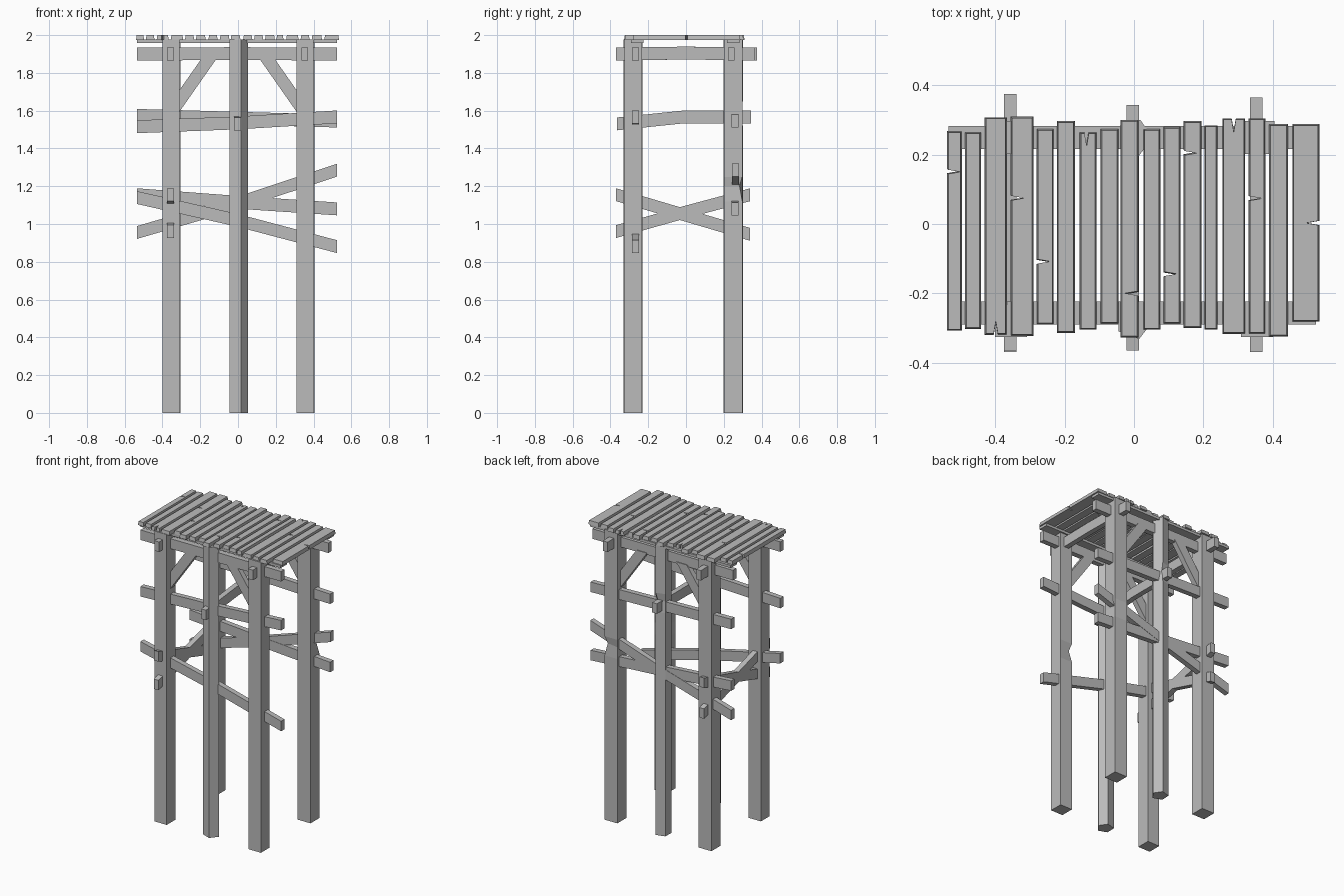
import bpy, bmesh, math
from mathutils import Vector

cube = bpy.data.objects.get("Cube")
if cube:
    bpy.data.objects.remove(cube)

wood = bpy.data.materials.new("weathered_grey_wood")
wood.use_nodes = True
GREY = (0.5, 0.5, 0.5, 1)
wood.diffuse_color = GREY
wood.node_tree.nodes["Principled BSDF"].inputs["Base Color"].default_value = GREY


def loft(name, rings):
    """Join matching rings of points into a closed, flat-shaded solid."""
    bm = bmesh.new()
    loops = [[bm.verts.new(p) for p in ring] for ring in rings]
    count = len(loops[0])
    for low, high in zip(loops, loops[1:]):
        for i in range(count):
            j = (i + 1) % count
            bm.faces.new((low[i], low[j], high[j], high[i]))
    bm.faces.new(loops[0])
    bm.faces.new(loops[-1])
    bmesh.ops.recalc_face_normals(bm, faces=bm.faces)
    mesh = bpy.data.meshes.new(name)
    bm.to_mesh(mesh)
    bm.free()
    mesh.materials.append(wood)
    obj = bpy.data.objects.new(name, mesh)
    bpy.context.collection.objects.link(obj)
    return obj


def beam(name, path, side, rise):
    """Four-sided beam along a path; side and rise are half-size vectors."""
    a, b = Vector(side), Vector(rise)
    rings = []
    for p in path:
        p = Vector(p)
        rings.append([p - a - b, p + a - b, p + a + b, p - a + b])
    return loft(name, rings)


THICK, HALF = 0.018, 0.034


def long_rail(name, y, heights):
    """Rail running left to right, through evenly spaced heights."""
    n = len(heights) - 1
    path = [(-0.535 + 1.06 * i / n, y, z) for i, z in enumerate(heights)]
    beam(name, path, (0, THICK, 0), (0, 0, HALF))


def cross_rail(name, x, front, back, heights):
    """Rail running front to back, through evenly spaced heights."""
    n = len(heights) - 1
    path = [(x, front + (back - front) * i / n, z) for i, z in enumerate(heights)]
    beam(name, path, (THICK, 0, 0), (0, 0, HALF))


def post(name, x, y, sides, radius, turn, nick=None):
    """Upright post, with an optional nick (corner, height) in one edge."""
    corners = [turn + math.tau * k / sides for k in range(sides)]
    levels = [0, 1.978]
    if nick:
        levels[1:1] = [nick[1] - 0.08, nick[1], nick[1] + 0.05]
    rings = []
    for z in levels:
        ring = []
        for k, a in enumerate(corners):
            r = radius
            if nick and z == nick[1] and k == nick[0]:
                r *= 0.7
            ring.append(Vector((x + r * math.cos(a), y + r * math.sin(a), z)))
        rings.append(ring)
    loft(name, rings)


# Posts: square at the corners, five-sided in the middle of each row
SQUARE, TURN = 0.065, math.radians(45)
post("front_post_right", -0.355, -0.28, 4, SQUARE, TURN)
post("front_post_left", 0.355, -0.28, 4, SQUARE, TURN, (1, 1.14))
post("back_post_right", -0.352, 0.25, 4, 0.068, TURN)
post("back_post_left", 0.357, 0.25, 4, 0.068, TURN, (0, 1.2))
post("front_post_middle", 0, -0.28, 5, 0.054, math.radians(-2))
post("back_post_middle", 0, 0.25, 5, 0.054, math.radians(-2), (1, 1.6))

# Long rails of the front and back rows
long_rail("front_top_rail", -0.268, [1.9, 1.902, 1.9])
long_rail("front_middle_rail", -0.268, [1.515, 1.535, 1.567])
long_rail("front_lower_rail", -0.268, [1.14, 1.02, 0.88])
long_rail("back_top_rail", 0.24, [1.9, 1.902, 1.9])
long_rail("back_middle_rail", 0.26, [1.575, 1.56, 1.545])
long_rail("back_lower_rail", 0.26, [1.155, 1.115, 1.08])
long_rail("back_slanted_rail", 0.262, [0.955, 1.11, 1.285])

# Rails joining front and back
cross_rail("top_cross_rail_right", -0.357, -0.365, 0.375, [1.9, 1.905, 1.9])
cross_rail("top_cross_rail_left", 0.353, -0.37, 0.365, [1.9, 1.905, 1.9])
cross_rail("middle_cross_rail", -0.003, -0.365, 0.343, [1.53, 1.567, 1.567])
cross_rail("side_brace_rising", -0.357, -0.37, 0.34, [0.96, 1.06, 1.155])
cross_rail("side_brace_falling", -0.357, -0.37, 0.34, [1.155, 1.05, 0.945])

# Diagonal knee braces, mirrored, under the top rails
for row, y in (("front", -0.268), ("back", 0.245)):
    for hand, s in (("right", -1), ("left", 1)):
        beam(row + "_knee_brace_" + hand,
             [(s * 0.36, y, 1.58), (s * 0.15, y, 1.88)],
             (0, THICK, 0), (0.04, 0, 0))

# Flat bearers below the deck
for row, y in (("front", -0.257), ("back", 0.25)):
    beam(row + "_deck_bearer", [(-0.535, y, 1.968), (0.525, y, 1.968)],
         (0, 0.033, 0), (0, 0, 0.009))


def outline(x0, x1, y0, y1, z, split):
    """Plank outline at one height, with an optional V-shaped split."""
    corners = [Vector(p) for p in ((x0, y0, z), (x1, y0, z), (x1, y1, z), (x0, y1, z))]
    points = []
    for i, edge in enumerate(("front", "right", "back", "left")):
        a, b = corners[i], corners[(i + 1) % 4]
        points.append(a)
        if split and split[0] == edge:
            along = (b - a).normalized()
            inward = Vector((-along.y, along.x, 0))
            tip = a.lerp(b, split[1])
            points += [tip - along * 0.006, tip + inward * 0.035, tip + along * 0.006]
    return points


# Deck planks: left edge, right edge, front end, back end in thousandths
PLANKS = [
    (-540, -497, -308, 268), (-488, -442, -303, 265), (-431, -367, -320, 308),
    (-356, -290, -323, 310), (-281, -232, -290, 274), (-223, -171, -314, 297),
    (-157, -108, -305, 265), (-97, -45, -288, 274), (-39, 13, -328, 300),
    (27, 76, -305, 274), (85, 134, -288, 280), (143, 195, -300, 297),
    (203, 241, -305, 285), (255, 321, -317, 305), (331, 379, -317, 305),
    (390, 445, -325, 288), (457, 535, -282, 288),
]
SPLITS = {
    0: ("left", 0.2), 2: ("front", 0.5), 3: ("left", 0.37), 4: ("left", 0.68),
    6: ("back", 0.6), 8: ("right", 0.2), 10: ("left", 0.75), 11: ("left", 0.15),
    13: ("back", 0.5), 14: ("left", 0.37), 16: ("right", 0.5),
}
EASE = 0.004
for i, plank in enumerate(PLANKS):
    x0, x1, y0, y1 = (v / 1000 for v in plank)
    split = SPLITS.get(i)
    loft("deck_plank_%d" % (i + 1), [
        outline(x0, x1, y0, y1, 1.975, split),
        outline(x0 + EASE, x1 - EASE, y0 + EASE, y1 - EASE, 2, split)])
